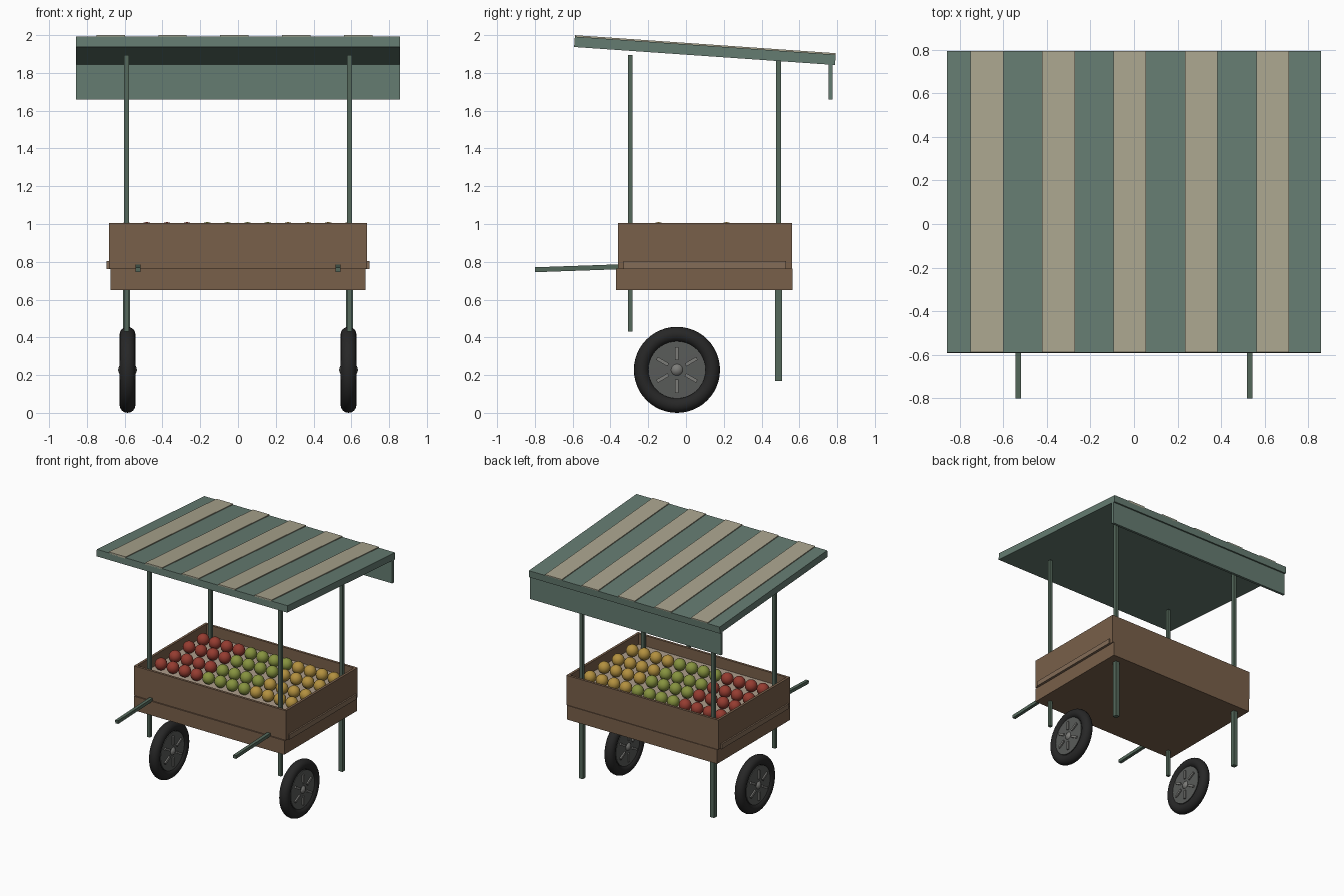
import bpy, bmesh, math
from mathutils import Matrix, Vector

if "Cube" in bpy.data.objects:
    bpy.data.objects.remove(bpy.data.objects["Cube"])


def material(name, rgb):
    m = bpy.data.materials.new(name)
    m.diffuse_color = (*rgb, 1)
    m.use_nodes = True
    m.node_tree.nodes["Principled BSDF"].inputs["Base Color"].default_value = m.diffuse_color
    return m


GREEN = material("canopy_green", (0.13, 0.20, 0.165))
FRAME = material("frame_green", (0.09, 0.14, 0.105))
TAN = material("stripe_tan", (0.40, 0.37, 0.27))
WOOD = material("wood", (0.19, 0.115, 0.068))
TRIM = material("trim_wood", (0.23, 0.15, 0.095))
TRAY = material("tray_tan", (0.42, 0.34, 0.26))
RUBBER = material("rubber", (0.02, 0.02, 0.02))
RIM = material("rim_grey", (0.10, 0.105, 0.10))
SPOKE = material("spoke_grey", (0.20, 0.20, 0.19))


def make(name, bm, mat, smooth=False):
    me = bpy.data.meshes.new(name)
    bm.to_mesh(me)
    bm.free()
    me.materials.append(mat)
    ob = bpy.data.objects.new(name, me)
    bpy.context.collection.objects.link(ob)
    if smooth:
        bpy.ops.object.select_all(action='DESELECT')
        ob.select_set(True)
        bpy.context.view_layer.objects.active = ob
        bpy.ops.object.shade_smooth_by_angle(angle=math.radians(40))
    return ob


def add_box(bm, lo, hi, mtx=Matrix()):
    lo, hi = Vector(lo), Vector(hi)
    bmesh.ops.create_cube(bm, size=1, matrix=mtx @ Matrix.Translation((lo + hi) / 2)
                          @ Matrix.Diagonal((*(hi - lo), 1)))


def box(name, lo, hi, mat, mtx=Matrix()):
    bm = bmesh.new()
    add_box(bm, lo, hi, mtx)
    return make(name, bm, mat)


def lathe(name, profile, mat, center, steps=40, closed=False):
    """Spin (x, radius) points about the x axis."""
    bm = bmesh.new()
    vs = [bm.verts.new((x, 0, r)) for x, r in profile]
    pairs = list(zip(vs, vs[1:])) + ([(vs[-1], vs[0])] if closed else [])
    edges = [bm.edges.new(p) for p in pairs]
    bmesh.ops.spin(bm, geom=vs + edges, axis=(1, 0, 0), cent=(0, 0, 0),
                   angle=math.tau, steps=steps)
    bmesh.ops.remove_doubles(bm, verts=bm.verts, dist=1e-4)
    bmesh.ops.recalc_face_normals(bm, faces=bm.faces)
    bmesh.ops.translate(bm, verts=bm.verts, vec=center)
    return make(name, bm, mat, True)


# Cart body: base slab, four walls and the tray inside
box("cart_base", (-0.675, -0.37, 0.65), (0.675, 0.565, 0.765), WOOD)
for side, y in (("front", -0.36), ("back", 0.54)):
    box(side + "_wall", (-0.683, y, 0.765), (0.683, y + 0.02, 1.005), WOOD)
box("fruit_tray", (-0.663, -0.34, 0.88), (0.663, 0.54, 0.918), TRAY)

# Parts repeated on the left and right
for side, s in (("left", -1), ("right", 1)):
    def pair(name, x0, x1, y0, y1, z0, z1, mat, mtx=Matrix()):
        a, b = sorted((s * x0, s * x1))
        box(f"{side}_{name}", (a, y0, z0), (b, y1, z1), mat, mtx)

    pair("wall", 0.663, 0.683, -0.34, 0.54, 0.765, 1.005, WOOD)
    pair("side_rail", 0.67, 0.695, -0.33, 0.53, 0.763, 0.803, TRIM)
    pair("front_post", 0.577, 0.603, -0.308, -0.282, 0.43, 1.895, FRAME)
    pair("back_post", 0.577, 0.603, 0.477, 0.503, 0.76, 1.865, FRAME)
    pair("back_leg", 0.572, 0.608, 0.472, 0.508, 0.17, 0.65, FRAME)
    tilt = Matrix.Translation((0, -0.8, 0.757)) @ Matrix.Rotation(math.radians(2), 4, 'X')
    pair("handle", 0.517, 0.543, 0, 0.46, -0.012, 0.014, FRAME, tilt)

    # Wheel: tyre, rim disc, domed hub and six raised spokes per face
    c = Vector((s * 0.585, -0.048, 0.228))
    ring = [(0.042 * math.cos(a), 0.187 + 0.041 * math.sin(a))
            for a in (math.tau * i / 16 for i in range(16))]
    lathe(side + "_tyre", ring, RUBBER, c, 48, True)
    lathe(side + "_rim", [(-0.034, 0), (-0.03, 0.152), (0.03, 0.152), (0.034, 0)], RIM, c)
    dome = [(0.05 * math.cos(a), 0.042 * math.sin(a))
            for a in (math.pi * i / 10 for i in range(11))]
    lathe(side + "_hub", dome, SPOKE, c, 24)
    bm = bmesh.new()
    for k in range(6):
        add_box(bm, (-0.043, -0.009, 0.052), (0.043, 0.009, 0.122),
                Matrix.Translation(c) @ Matrix.Rotation(k * math.pi / 3, 4, 'X'))
    make(side + "_spokes", bm, SPOKE)

# Fruit: four rows, three colour groups of four columns
for g, (name, rgb) in enumerate((("red", (0.30, 0.045, 0.03)), ("green", (0.24, 0.29, 0.05)),
                                 ("yellow", (0.45, 0.28, 0.05)))):
    bm = bmesh.new()
    for row in range(4):
        for col in range(4 * g, 4 * g + 4):
            pos = (-0.59 + 0.1068 * col, -0.145 + 0.18 * row, 0.963 if row % 2 == 0 else 0.956)
            bmesh.ops.create_uvsphere(bm, u_segments=18, v_segments=12, radius=0.047,
                                      matrix=Matrix.Translation(pos))
    make(name + "_fruit", bm, material("fruit_" + name, rgb), True)

# Sloped canopy with raised stripes and a hanging back flap
slope = Matrix.Translation((0, 0.1, 1.917)) @ Matrix.Rotation(math.radians(-3.95), 4, 'X')
box("canopy", (-0.857, -0.692, -0.0275), (0.857, 0.692, 0.0275), GREEN, slope)
for i in range(5):
    x = -0.674 + 0.3275 * i
    box(f"canopy_stripe_{i + 1}", (x - 0.075, -0.692, 0.02), (x + 0.075, 0.692, 0.035), TAN, slope)
box("canopy_flap", (-0.857, 0.755, 1.66), (0.857, 0.775, 1.86), GREEN)
